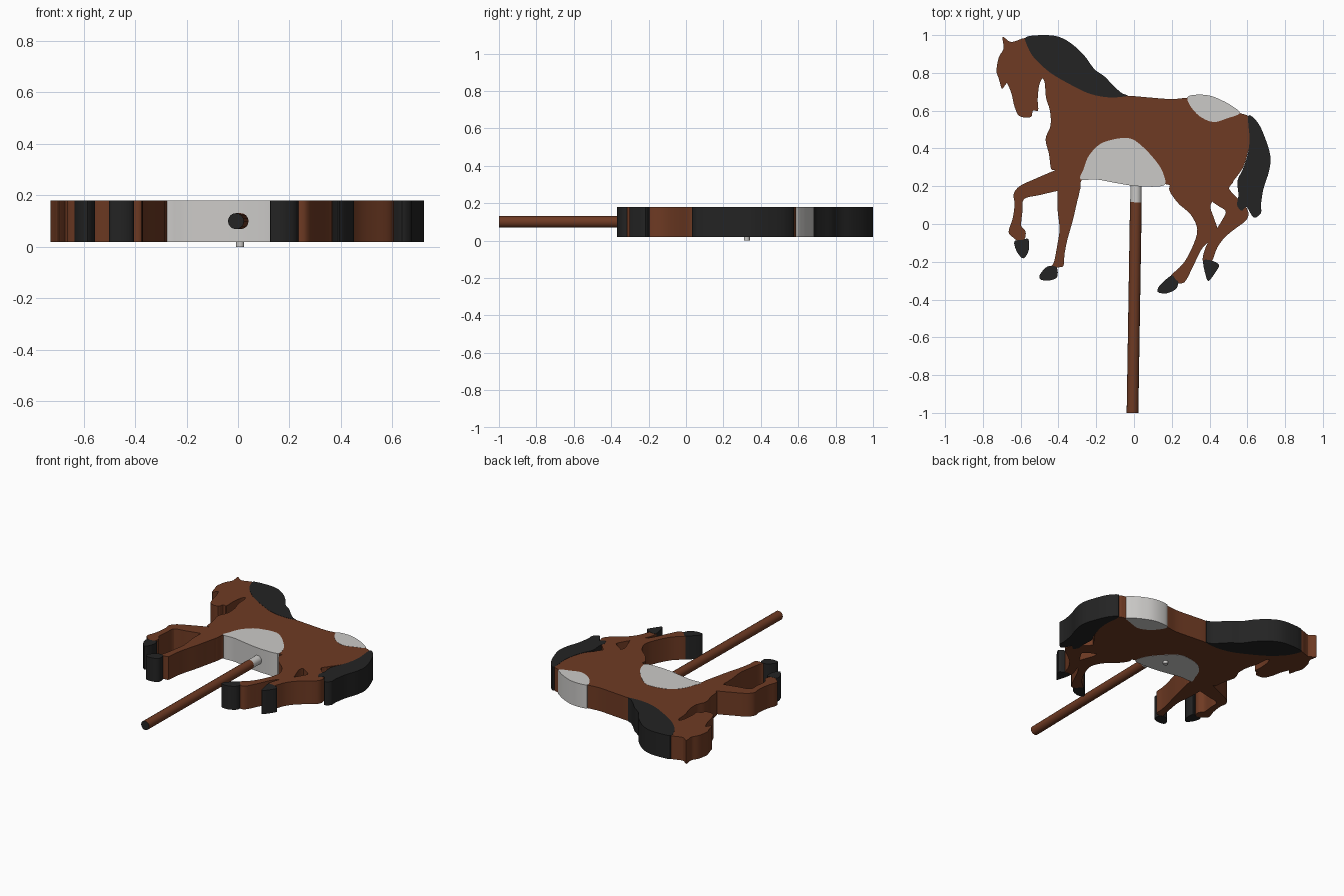
import bpy, bmesh, math
from mathutils import Vector


def mat(name, r, g, b):
    m = bpy.data.materials.new(name)
    m.diffuse_color = (r, g, b, 1)
    return m


BROWN = mat("chestnut brown", 0.158, 0.043, 0.017)
BLACK = mat("soft black", 0.017, 0.017, 0.017)
WHITE = mat("off white", 0.60, 0.59, 0.575)
Z0, Z1 = 0.02, 0.18


def smooth(pts, n=4):
    """Closed Catmull-Rom curve through the points; tangents are limited so it does not overshoot."""
    p = [Vector(q) for q in pts]
    out, k = [], len(p)
    for i in range(k):
        a, b, c, d = p[i - 1], p[i], p[(i + 1) % k], p[(i + 2) % k]
        lim = (c - b).length
        t0, t1 = (c - a) / 2, (d - b) / 2
        for t in (t0, t1):
            if t.length > lim:
                t *= lim / t.length
        for j in range(n):
            s = j / n
            out.append(b * (2*s**3 - 3*s*s + 1) + t0 * (s**3 - 2*s*s + s)
                       + c * (3*s*s - 2*s**3) + t1 * (s**3 - s*s))
    return out


def finish(name, bm, *mats):
    bmesh.ops.recalc_face_normals(bm, faces=bm.faces)
    me = bpy.data.meshes.new(name)
    bm.to_mesh(me)
    bm.free()
    ob = bpy.data.objects.new(name, me)
    bpy.context.collection.objects.link(ob)
    for m in mats:
        me.materials.append(m)
    bpy.ops.object.select_all(action='DESELECT')
    ob.select_set(True)
    bpy.context.view_layer.objects.active = ob
    bpy.ops.object.shade_smooth_by_angle(angle=math.radians(30))
    return ob


def slab(name, pts, m, grow=0.0):
    """Flat cut-out with a rounded outline, standing upright through the board thickness."""
    bm = bmesh.new()
    loop = smooth(pts)
    lo = [bm.verts.new((v.x, v.y, Z0 - grow)) for v in loop]
    hi = [bm.verts.new((v.x, v.y, Z1 + grow)) for v in loop]
    bm.faces.new(lo[::-1])
    bm.faces.new(hi)
    for i in range(len(lo)):
        bm.faces.new((lo[i - 1], lo[i], hi[i], hi[i - 1]))
    return finish(name, bm, m)


def rod(name, a, b, r, sides, *mats):
    """Cylinder from a to b; a second material colours the end cap at a."""
    a, b = Vector(a), Vector(b)
    bm = bmesh.new()
    bmesh.ops.create_cone(bm, cap_ends=True, segments=sides, radius1=r, radius2=r,
                          depth=(b - a).length)
    q = (b - a).to_track_quat('Z', 'Y')
    for f in bm.faces:
        if len(mats) > 1 and f.normal.z < -0.9:
            f.material_index = 1
    for v in bm.verts:
        v.co = q @ v.co + (a + b) / 2
    return finish(name, bm, *mats)


# Head, neck and torso (tucked slightly inside the mane and the white patches)
slab("body", [
    (-.695, .99), (-.65, .963), (-.575, .985), (-.53, .96), (-.42, .95), (-.33, .89),
    (-.25, .80), (-.15, .73), (-.08, .685), (0, .677), (.08, .67), (.2, .661),
    (.275, .668), (.34, .67), (.41, .662), (.47, .637), (.53, .605), (.563, .587),
    (.605, .568), (.613, .50), (.612, .43), (.597, .355), (.572, .29), (.526, .228),
    (.49, .18), (.40, .15), (.28, .16), (.19, .206), (.14, .212), (.02, .212),
    (-.1, .23), (-.2, .247), (-.275, .235), (-.29, .17), (-.35, .14), (-.405, .17),
    (-.41, .28), (-.438, .29), (-.45, .37), (-.468, .45), (-.442, .52), (-.445, .6),
    (-.466, .67), (-.472, .745), (-.485, .77), (-.502, .735), (-.51, .66), (-.508, .6),
    (-.535, .60), (-.547, .566), (-.606, .571), (-.632, .62), (-.648, .688),
    (-.672, .746), (-.682, .735), (-.70, .718), (-.715, .767), (-.728, .81),
    (-.715, .884), (-.69, .93)], BROWN)

# Legs
slab("front_leg_straight", [
    (-.40, .30), (-.30, .30), (-.285, .20), (-.304, .106), (-.325, .016), (-.352, -.08),
    (-.368, -.16), (-.374, -.222), (-.41, -.23), (-.45, -.24), (-.425, -.205),
    (-.405, -.106), (-.394, -.026), (-.405, .08), (-.405, .17)], BROWN)
slab("front_leg_raised", [
    (-.36, .30), (-.42, .283), (-.526, .238), (-.606, .2), (-.637, .159), (-.632, .106),
    (-.643, .026), (-.664, -.042), (-.637, -.074), (-.61, -.09), (-.58, -.08),
    (-.574, -.04), (-.597, -.01), (-.59, .07), (-.582, .132), (-.5, .153), (-.405, .175),
    (-.36, .18)], BROWN)
slab("back_leg_near", [
    (.19, .206), (.225, .12), (.30, .05), (.335, -.03), (.31, -.12), (.26, -.21),
    (.19, -.28), (.22, -.31), (.267, -.308), (.31, -.23), (.36, -.13), (.42, -.07),
    (.442, -.03), (.42, .04), (.405, .10), (.45, .20), (.35, .30)], BROWN)
slab("back_leg_far", [
    (.37, .22), (.41, .125), (.44, .10), (.485, .068), (.472, .03), (.435, -.03),
    (.39, -.10), (.365, -.17), (.37, -.21), (.41, -.20), (.44, -.127), (.477, -.075),
    (.526, -.032), (.59, .016), (.606, .053), (.59, .095), (.545, .14), (.502, .19),
    (.526, .228), (.48, .28)], BROWN)

# Hooves
hooves = {
    "front_hoof_straight": [(-.463, -.228), (-.43, -.222), (-.408, -.232), (-.407, -.28),
                            (-.447, -.299), (-.495, -.294), (-.498, -.268)],
    "front_hoof_raised": [(-.628, -.088), (-.595, -.085), (-.56, -.08), (-.557, -.138),
                          (-.585, -.182), (-.618, -.15), (-.634, -.105)],
    "back_hoof_near": [(.198, -.272), (.222, -.295), (.235, -.308), (.222, -.344),
                       (.172, -.367), (.126, -.36), (.133, -.33)],
    "back_hoof_far": [(.372, -.19), (.415, -.195), (.45, -.217), (.432, -.254),
                      (.394, -.302), (.378, -.265), (.367, -.215)],
}
for name, pts in hooves.items():
    slab(name, pts, BLACK, 0.001)

# Mane and tail
slab("mane", [
    (-.572, .99), (-.475, 1.0), (-.395, .99), (-.325, .95), (-.262, .89), (-.21, .82),
    (-.155, .78), (-.112, .735), (-.065, .693), (-.035, .678), (-.13, .67), (-.235, .69),
    (-.34, .74), (-.447, .804), (-.532, .884), (-.568, .95)], BLACK, 0.001)
slab("tail", [
    (.605, .573), (.653, .54), (.69, .466), (.722, .36), (.715, .28), (.685, .185),
    (.672, .1), (.672, .058), (.637, .033), (.612, .065), (.595, .09), (.569, .07),
    (.546, .1), (.553, .153), (.548, .228), (.576, .29), (.602, .37), (.612, .45)],
    BLACK, 0.001)

# White patches
slab("belly_patch", [
    (-.283, .236), (-.267, .29), (-.24, .36), (-.18, .423), (-.1, .45), (-.034, .455),
    (.008, .44), (.066, .39), (.124, .323), (.156, .265), (.158, .204), (.02, .2),
    (-.1, .218), (-.2, .236)], WHITE, 0.001)
slab("rump_patch", [
    (.285, .674), (.345, .685), (.41, .677), (.475, .65), (.52, .624), (.561, .587),
    (.495, .56), (.42, .54), (.347, .571), (.295, .63)], WHITE, 0.001)

# Slightly tilted pole with a white collar, and a small peg underneath
rod("pole", (-.008, -1, .1), (.010, .115, .1), .031, 16, BROWN, BLACK)
rod("pole_collar", (.010, .11, .1), (.011, .25, .1), .030, 16, WHITE)
rod("peg", (.008, .325, 0), (.008, .325, .04), .016, 16, WHITE)
